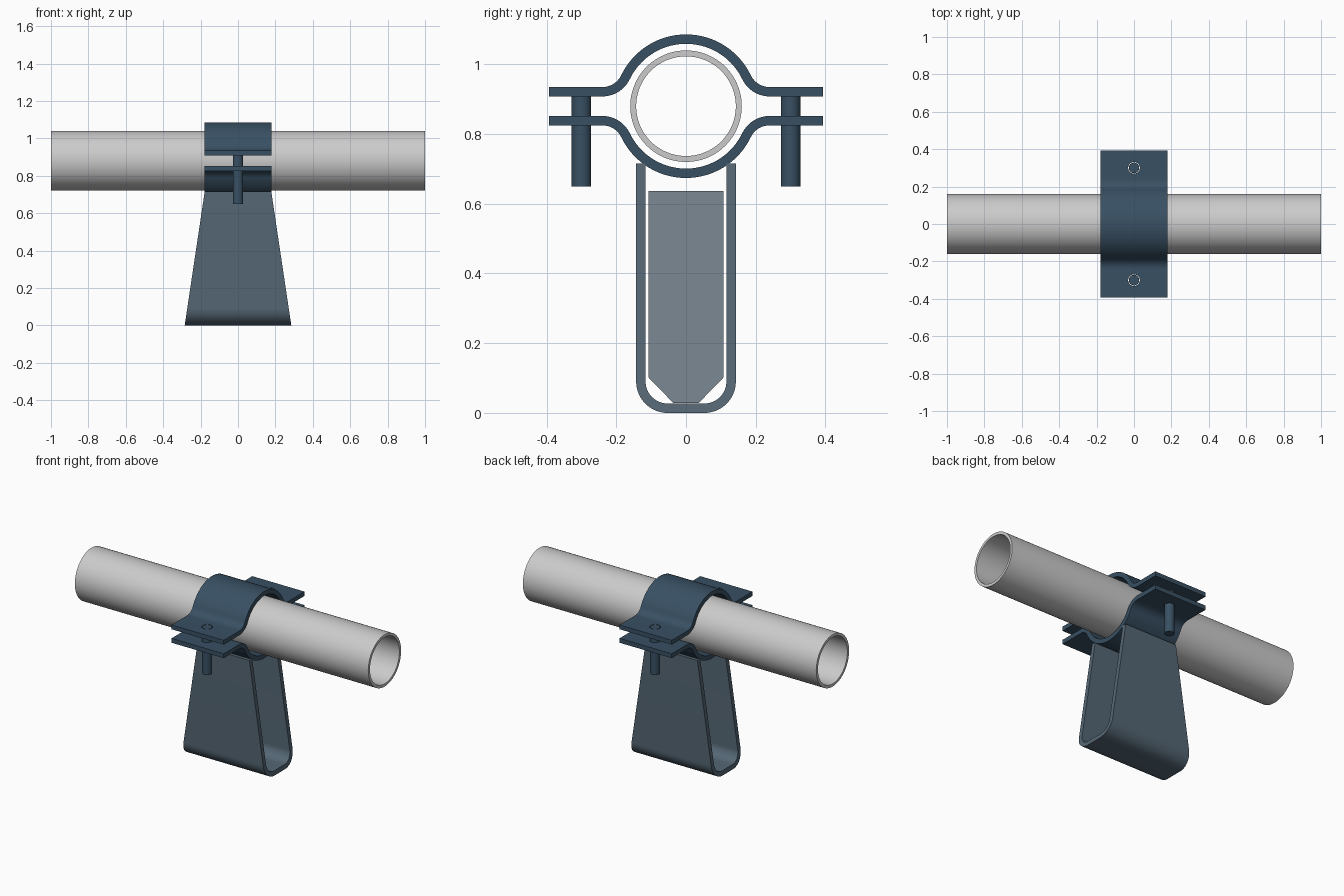
import bpy, bmesh
from math import sin, cos, pi, atan2, radians

if "Cube" in bpy.data.objects:
    bpy.data.objects.remove(bpy.data.objects["Cube"])

PIPE_Z = 0.88          # pipe axis height
BOLT_Y = 0.30


def material(name, rgb):
    m = bpy.data.materials.new(name)
    m.diffuse_color = (*rgb, 1)
    m.use_nodes = True
    m.node_tree.nodes["Principled BSDF"].inputs["Base Color"].default_value = m.diffuse_color
    return m


STEEL = material("dark_steel", (0.04, 0.08, 0.125))
SADDLE = material("bracket_steel", (0.09, 0.135, 0.175))
RIB = material("rib_steel", (0.2, 0.25, 0.29))


def activate(ob):
    bpy.ops.object.select_all(action='DESELECT')
    ob.select_set(True)
    bpy.context.view_layer.objects.active = ob


def smooth(ob):
    activate(ob)
    bpy.ops.object.shade_smooth_by_angle(angle=radians(30))


def arc(cy, cz, r, a0, a1, n):
    return [(cy + r * cos(a0 + (a1 - a0) * i / n), cz + r * sin(a0 + (a1 - a0) * i / n))
            for i in range(n + 1)]


def strip(name, inner, outer, half_width, mat=None, closed=False):
    """Solid band between two matching y-z outlines, extruded both ways in x."""
    bm = bmesh.new()
    rings = []
    for (iy, iz), (oy, oz) in zip(inner, outer):
        rings.append([bm.verts.new((s * half_width(z), y, z)) for s, y, z in
                      ((-1, iy, iz), (1, iy, iz), (1, oy, oz), (-1, oy, oz))])
    pairs = list(zip(rings, rings[1:]))
    if closed:
        pairs.append((rings[-1], rings[0]))
    else:
        bm.faces.new(rings[0])
        bm.faces.new(rings[-1])
    for a, b in pairs:
        for k in range(4):
            j = (k + 1) % 4
            bm.faces.new((a[k], a[j], b[j], b[k]))
    bmesh.ops.recalc_face_normals(bm, faces=bm.faces)
    me = bpy.data.meshes.new(name)
    bm.to_mesh(me)
    bm.free()
    ob = bpy.data.objects.new(name, me)
    bpy.context.collection.objects.link(ob)
    if mat:
        me.materials.append(mat)
    return ob


def cylinder(name, y, z0, z1, r):
    bpy.ops.mesh.primitive_cylinder_add(vertices=48, radius=r, depth=z1 - z0,
                                        location=(0, y, (z0 + z1) / 2))
    ob = bpy.context.object
    ob.name = name
    return ob


# Pipe
n = 96
pipe = strip("pipe", arc(0, PIPE_Z, 0.143, 0, 2 * pi * (n - 1) / n, n - 1),
             arc(0, PIPE_Z, 0.16, 0, 2 * pi * (n - 1) / n, n - 1), lambda z: 1.0, closed=True)
smooth(pipe)


# Clamp halves: arch blended into two flat flanges
def clamp_line(o, sign):
    R, r, h, c = 0.1925, 0.0737, 0.0415, 0.24
    a = atan2(h + r, c)
    half = [(0.393, h + o)] + arc(c, h + r, r - o, -pi / 2, a - pi, 14)
    top = arc(0, 0, R + o, a, pi - a, 40)[1:-1]
    pts = half + top + [(-y, z) for y, z in reversed(half)]
    return [(y, PIPE_Z + sign * z) for y, z in pts]


for name, sign in (("upper_clamp", 1), ("lower_clamp", -1)):
    clamp = strip(name, clamp_line(-0.0135, sign), clamp_line(0.0135, sign),
                  lambda z: 0.178, STEEL)
    # Bolt holes
    for y in (-BOLT_Y, BOLT_Y):
        cutter = cylinder("hole_cutter", y, 0.7, 1.05, 0.031)
        cutter.hide_render = True
        mod = clamp.modifiers.new("hole", 'BOOLEAN')
        mod.operation = 'DIFFERENCE'
        mod.solver = 'EXACT'
        mod.object = cutter
        activate(clamp)
        bpy.ops.object.modifier_apply(modifier=mod.name)
        bpy.data.objects.remove(cutter)
    smooth(clamp)

# Bolts, flush with the upper flange
for name, y in (("front_bolt", -BOLT_Y), ("back_bolt", BOLT_Y)):
    bolt = cylinder(name, y, 0.65, 0.935, 0.028)
    bolt.data.materials.append(STEEL)
    smooth(bolt)


# Tapered U-shaped bracket
def u_line(o):
    c, r = 0.053, 0.09
    right = arc(c, r, r - o, -pi / 2, 0, 16) + [(c + r - o, 0.715)]
    return [(-y, z) for y, z in reversed(right)] + right


bracket = strip("bracket", u_line(0.027), u_line(0),
                lambda z: 0.285 - 0.107 * z / 0.715, SADDLE)
smooth(bracket)

# Stiffening rib inside the bracket, lower corners chamfered
edge = [(0.036, 0.028), (0.108, 0.102), (0.108, 0.637)]
strip("rib", [(-y, z) for y, z in edge], edge, lambda z: 0.0135, RIB)
